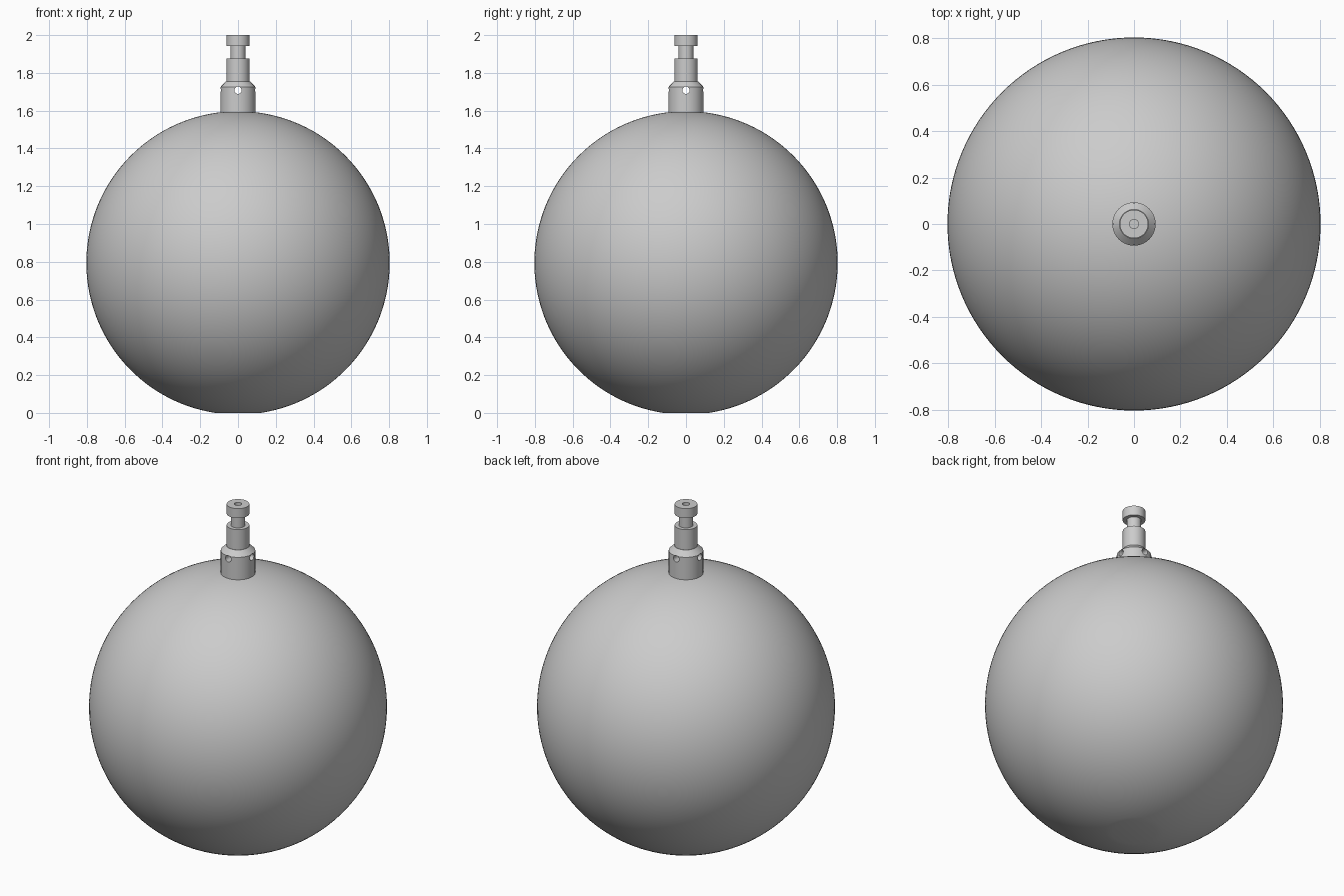
import bpy, bmesh, math
from mathutils import Matrix

if "Cube" in bpy.data.objects:
    bpy.data.objects.remove(bpy.data.objects["Cube"])

# Single plain grey finish
grey = bpy.data.materials.new("plain_grey")
grey.use_nodes = True
colour = (0.6, 0.6, 0.6, 1)
grey.diffuse_color = colour
grey.node_tree.nodes["Principled BSDF"].inputs["Base Color"].default_value = colour


def lathe(name, profile, sides):
    """Turn an (radius, height) profile, running bottom to top, around z."""
    bm = bmesh.new()
    verts = [bm.verts.new((r, 0, z)) for r, z in profile]
    edges = [bm.edges.new(pair) for pair in zip(verts, verts[1:])]
    bmesh.ops.spin(bm, geom=verts + edges, cent=(0, 0, 0), axis=(0, 0, 1),
                   angle=math.tau, steps=sides, use_duplicate=False)
    bmesh.ops.remove_doubles(bm, verts=bm.verts, dist=1e-5)
    bmesh.ops.recalc_face_normals(bm, faces=bm.faces)
    mesh = bpy.data.meshes.new(name)
    bm.to_mesh(mesh)
    bm.free()
    mesh.materials.append(grey)
    obj = bpy.data.objects.new(name, mesh)
    bpy.context.collection.objects.link(obj)
    return obj


def smooth(obj):
    bpy.ops.object.select_all(action="DESELECT")
    obj.select_set(True)
    bpy.context.view_layer.objects.active = obj
    bpy.ops.object.shade_smooth_by_angle(angle=math.radians(25))


# Ball with a small flat base
R, CENTRE = 0.803, 0.794
start = math.acos(CENTRE / R)
steps = 64
arc = [start + (math.pi - start) * i / steps for i in range(steps + 1)]
ball = lathe("ball", [(0, 0)] + [(R * math.sin(a), CENTRE - R * math.cos(a))
                                 for a in arc], 128)
smooth(ball)

# Stepped spigot: collar, cone, stem, groove, head and blind top hole
spigot = lathe("spigot", [
    (0, 1.56), (0.093, 1.56), (0.093, 1.725), (0.063, 1.755), (0.061, 1.755),
    (0.061, 1.875), (0.039, 1.875), (0.039, 1.943), (0.061, 1.943),
    (0.061, 2.0), (0.02, 2.0), (0.02, 1.95), (0, 1.95)], 64)

# Crossed holes drilled through the collar
bm = bmesh.new()
for axis in "XY":
    turn = Matrix.Rotation(math.pi / 2, 4, axis)
    bmesh.ops.create_cone(bm, cap_ends=True, segments=32, radius1=0.019,
                          radius2=0.019, depth=0.3,
                          matrix=Matrix.Translation((0, 0, 1.708)) @ turn)
mesh = bpy.data.meshes.new("hole_cutter")
bm.to_mesh(mesh)
bm.free()
mesh.materials.append(grey)
cutter = bpy.data.objects.new("hole_cutter", mesh)
bpy.context.collection.objects.link(cutter)
cutter.hide_render = True
cutter.hide_set(True)
cut = spigot.modifiers.new("cross_holes", "BOOLEAN")
cut.operation = "DIFFERENCE"
cut.solver = "EXACT"
cut.use_self = True
cut.object = cutter
bpy.context.view_layer.objects.active = spigot
bpy.ops.object.modifier_apply(modifier=cut.name)
bpy.data.objects.remove(cutter)
smooth(spigot)
